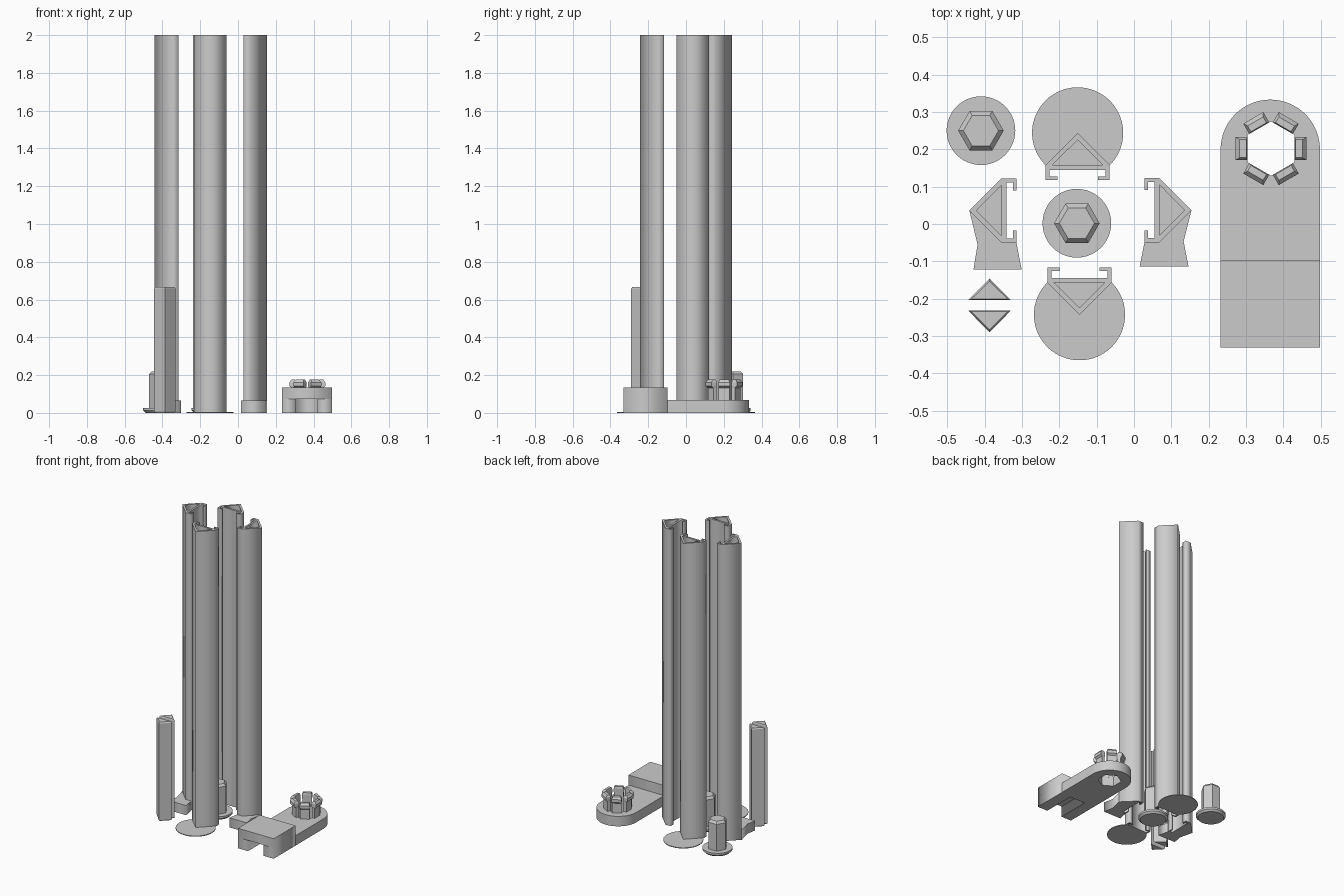
import bpy, bmesh, math
from mathutils import Matrix

if "Cube" in bpy.data.objects:
    bpy.data.objects.remove(bpy.data.objects["Cube"])

grey = bpy.data.materials.new("plain_grey")
grey.diffuse_color = (0.6, 0.6, 0.6, 1)
grey.use_nodes = True
grey.node_tree.nodes["Principled BSDF"].inputs["Base Color"].default_value = grey.diffuse_color


def ring(r, n, cx=0, cy=0, start=0.0, sweep=2 * math.pi, closed=True):
    """Points along a circle or arc."""
    steps = n if closed else n - 1
    return [(cx + r * math.cos(start + sweep * i / steps),
             cy + r * math.sin(start + sweep * i / steps)) for i in range(n)]


def plate(name, loops, z0, z1):
    """Filled outline (extra loops are holes) extruded from z0 to z1."""
    cu = bpy.data.curves.new(name, 'CURVE')
    cu.dimensions = '2D'
    cu.fill_mode = 'BOTH'
    cu.extrude = (z1 - z0) / 2
    for pts in loops:
        sp = cu.splines.new('POLY')
        sp.points.add(len(pts) - 1)
        for p, (x, y) in zip(sp.points, pts):
            p.co = (x, y, 0, 1)
        sp.use_cyclic_u = True
    tmp = bpy.data.objects.new(name + "_tmp", cu)
    bpy.context.collection.objects.link(tmp)
    dg = bpy.context.evaluated_depsgraph_get()
    me = bpy.data.meshes.new_from_object(tmp.evaluated_get(dg))
    bpy.data.objects.remove(tmp)
    me.transform(Matrix.Translation((0, 0, (z0 + z1) / 2)))
    bm = bmesh.new()
    bm.from_mesh(me)
    bmesh.ops.remove_doubles(bm, verts=bm.verts, dist=1e-5)
    bmesh.ops.recalc_face_normals(bm, faces=bm.faces)
    return finish(name, bm)


def loft(name, sections):
    """Solid through matching (points, z) sections."""
    bm = bmesh.new()
    rows = [[bm.verts.new((x, y, z)) for x, y in pts] for pts, z in sections]
    n = len(rows[0])
    bm.faces.new(rows[0])
    bm.faces.new(rows[-1])
    for a, b in zip(rows, rows[1:]):
        for i in range(n):
            j = (i + 1) % n
            bm.faces.new((a[i], a[j], b[j], b[i]))
    bmesh.ops.recalc_face_normals(bm, faces=bm.faces)
    return finish(name, bm)


def finish(name, bm):
    me = bpy.data.meshes.new(name)
    bm.to_mesh(me)
    bm.free()
    me.materials.clear()
    me.materials.append(grey)
    ob = bpy.data.objects.new(name, me)
    bpy.context.collection.objects.link(ob)
    return ob


def smooth(ob):
    bpy.ops.object.select_all(action='DESELECT')
    ob.select_set(True)
    bpy.context.view_layer.objects.active = ob
    bpy.ops.object.shade_smooth_by_angle(angle=math.radians(25))


# Hollow triangular rails with two hooked lips; apex points along local +y
half = [(0.086, 0.0), (0.086, -0.040), (0.054, -0.040), (0.054, -0.031),
        (0.075, -0.031), (0.075, -0.013)]
rail_outline = [(0, 0.086)] + half + [(-x, y) for x, y in reversed(half)]
rail_hole = [(-0.068, 0), (0.068, 0), (0, 0.067)]
rail_floor = [(-0.08, -0.006), (0.08, -0.006), (0, 0.08)]
for side, x, y, turn in (("back", -0.151, 0.158, 0), ("front", -0.146, -0.157, 180),
                         ("left", -0.355, 0.036, 90), ("right", 0.068, 0.037, -90)):
    place = Matrix.Translation((x, y, 0)) @ Matrix.Rotation(math.radians(turn), 4, 'Z')
    rail = plate(side + "_rail", [rail_outline, rail_hole], 0, 2)
    rail.matrix_world = place
    if turn in (0, 180):
        # Thin round base, cut straight where it meets the rail
        a = math.asin(-0.086 / 0.122)
        pts = ring(0.122, 56, 0, 0.086, a, math.pi - 2 * a, closed=False)
        base = plate(side + "_base_disc", [pts], 0, 0.005)
    else:
        base = plate(side + "_rail_floor", [rail_floor], 0, 0.005)
    base.matrix_world = place

# Flared feet on the two side rails
plate("left_foot", [[(-0.43, -0.122), (-0.301, -0.122), (-0.315, -0.05),
                     (-0.355, -0.05), (-0.441, 0.036), (-0.419, -0.055)]], 0, 0.065)
plate("right_foot", [[(0.015, -0.114), (0.146, -0.114), (0.133, -0.047),
                      (0.154, 0.037), (0.068, -0.049), (0.028, -0.05)]], 0, 0.065)

# Hexagonal pegs on round flanges
for name, x, y in (("back_peg", -0.41, 0.25), ("middle_peg", -0.153, 0.002)):
    smooth(loft(name + "_flange", [(ring(0.08, 48, x, y), 0), (ring(0.092, 48, x, y), 0.012),
                                   (ring(0.092, 48, x, y), 0.025)]))
    loft(name, [(ring(0.061, 6, x, y), 0.02), (ring(0.061, 6, x, y), 0.205),
                (ring(0.047, 6, x, y), 0.22)])

# Triangular connector pins with chamfered ends


def pin_section(k, base, d):
    return [(-0.387 + k * u, base + d * v) for u, v in
            ((-0.057, 0.02 * (1 - k)), (0.057, 0.02 * (1 - k)),
             (0, 0.058 - 0.04 * (1 - k) / k))]


for name, base, d in (("back_pin", -0.204, 1), ("front_pin", -0.232, -1)):
    loft(name, [(pin_section(k, base, d), z) for k, z in
                ((0.85, 0), (1, 0.008), (1, 0.659), (0.85, 0.667))])

# Arm: rounded slab with a hexagonal hole
cx, cy, w = 0.365, 0.2, 0.133
arc = ring(w, 40, cx, cy, 0, math.pi, closed=False)
hole = ring(0.073, 6, cx + 0.002, cy + 0.002, math.pi / 6)
smooth(plate("arm_slab", [arc + [(cx - w, -0.098), (cx + w, -0.098)], hole], 0, 0.067))

# Raised arm end with a slot open at the front and underneath
l, r, f, b = cx - w, cx + w, -0.331, -0.098
plate("arm_block", [[(l, f), (0.306, f), (0.306, -0.11), (0.422, -0.11),
                     (0.422, f), (r, f), (r, b), (l, b)]], 0, 0.073)
plate("arm_block_top", [[(l, f), (r, f), (r, b), (l, b)]], 0.073, 0.135)


# Six snap prongs around the hole
def box(r0, r1, h):
    return [(r0, -h), (r1, -h), (r1, h), (r0, h)]


for i in range(6):
    prong = loft("snap_prong_%d" % (i + 1), [
        (box(0.063, 0.083, 0.029), 0.06), (box(0.063, 0.083, 0.029), 0.132),
        (box(0.063, 0.095, 0.031), 0.142), (box(0.063, 0.095, 0.031), 0.162),
        (box(0.066, 0.084, 0.024), 0.176)])
    prong.matrix_world = (Matrix.Translation((cx + 0.002, cy + 0.002, 0))
                          @ Matrix.Rotation(math.radians(60 * i), 4, 'Z'))
